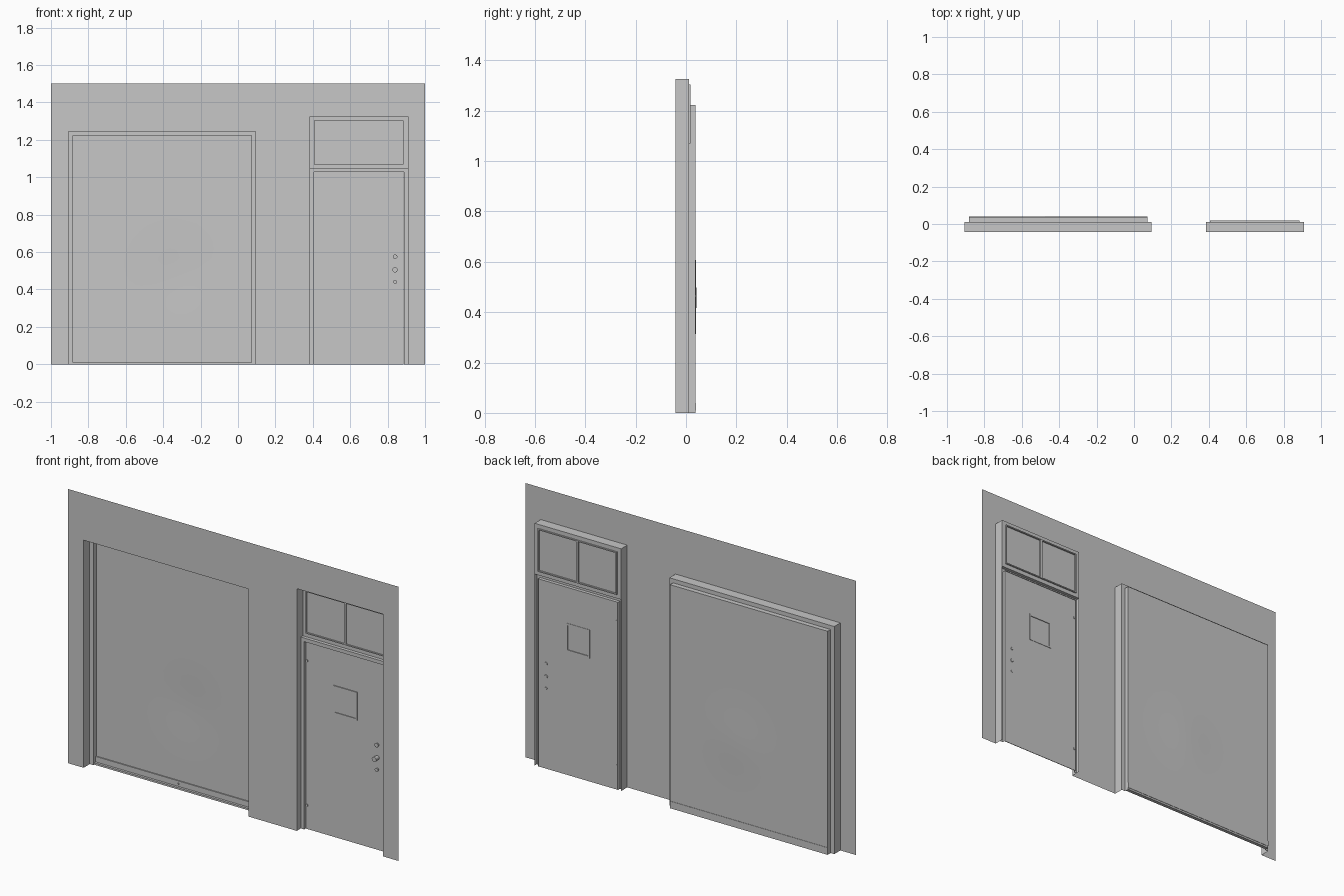
import bpy, bmesh, math
from mathutils import Matrix, Vector

cube = bpy.data.objects.get("Cube")
if cube:
    bpy.data.objects.remove(cube)

grey = bpy.data.materials.new("plain grey")
grey.use_nodes = True
GREY = (0.57, 0.57, 0.57, 1)
grey.diffuse_color = GREY
grey.node_tree.nodes["Principled BSDF"].inputs["Base Color"].default_value = GREY

WALL_Y = -0.042    # front sheet
REVEAL_Y = 0.011   # back edge of the opening linings


def finish(name, bm):
    mesh = bpy.data.meshes.new(name)
    bm.to_mesh(mesh)
    bm.free()
    mesh.materials.append(grey)
    obj = bpy.data.objects.new(name, mesh)
    bpy.context.collection.objects.link(obj)
    return obj


def box(name, x, y, z):
    """Box from three (min, max) ranges."""
    bm = bmesh.new()
    size = Vector((x[1] - x[0], y[1] - y[0], z[1] - z[0]))
    mid = Vector((sum(x), sum(y), sum(z))) / 2
    bmesh.ops.create_cube(bm, size=1, matrix=Matrix.Translation(mid) @ Matrix.Diagonal(size).to_4x4())
    return finish(name, bm)


def sheet(name, x, z, y, holes):
    """Flat upright sheet with rectangular (x range, z range) holes left out."""
    bm = bmesh.new()
    xs = sorted({*x, *(v for h in holes for v in h[0])})
    zs = sorted({*z, *(v for h in holes for v in h[1])})
    grid = [[bm.verts.new((px, y, pz)) for pz in zs] for px in xs]
    for i in range(len(xs) - 1):
        for j in range(len(zs) - 1):
            cx, cz = (xs[i] + xs[i + 1]) / 2, (zs[j] + zs[j + 1]) / 2
            if not any(hx[0] < cx < hx[1] and hz[0] < cz < hz[1] for hx, hz in holes):
                bm.faces.new((grid[i][j], grid[i + 1][j], grid[i + 1][j + 1], grid[i][j + 1]))
    loose = [v for v in bm.verts if not v.link_faces]
    bmesh.ops.delete(bm, geom=loose, context="VERTS")
    return finish(name, bm)


def lining(name, x, z, steps, closed=False):
    """Sheet lofted through (inset, y) steps around an opening; open at the floor unless closed."""
    bm = bmesh.new()
    loops = []
    for inset, y in steps:
        low = z[0] + (inset if closed else 0)
        a, b, top = x[0] + inset, x[1] - inset, z[1] - inset
        loops.append([bm.verts.new((px, y, pz)) for px, pz in ((a, low), (a, top), (b, top), (b, low))])
    for p, q in zip(loops, loops[1:]):
        for i in range(4 if closed else 3):
            j = (i + 1) % 4
            bm.faces.new((p[i], p[j], q[j], q[i]))
    return finish(name, bm)


def knob(name, x, z, y, radius, depth):
    bm = bmesh.new()
    place = Matrix.Translation((x, y, z)) @ Matrix.Rotation(math.pi / 2, 4, "X")
    bmesh.ops.create_cone(bm, cap_ends=True, segments=16, radius1=radius * 0.8, radius2=radius,
                          depth=depth, matrix=place)
    return finish(name, bm)


GATE_X, GATE_TOP = (-0.905, 0.093), 1.245
DOOR_X, DOOR_TOP, TRANSOM_Z = (0.385, 0.908), 1.325, 1.047

# Wall: one thin sheet around both openings
sheet("wall", (-1, 1), (0, 1.5), WALL_Y, [(GATE_X, (0, GATE_TOP)), (DOOR_X, (0, DOOR_TOP))])

# Large gate: stepped lining, gently bulged panel, bottom bar and sill
GATE_Y, STEP = 0.037, 0.022
lining("gate_frame", GATE_X, (0, GATE_TOP),
       [(0, WALL_Y), (0, REVEAL_Y), (STEP, REVEAL_Y), (STEP, GATE_Y)])
gx = (GATE_X[0] + STEP, GATE_X[1] - STEP)
gz = (0.01, GATE_TOP - STEP)
bm = bmesh.new()
bmesh.ops.create_grid(bm, x_segments=24, y_segments=24, size=0.5)
for v in bm.verts:
    x = gx[0] + (v.co.x + 0.5) * (gx[1] - gx[0])
    z = gz[0] + (v.co.y + 0.5) * (gz[1] - gz[0])
    bulge = math.exp(-((x + 0.33) / 0.16) ** 2 - ((z - 0.46) / 0.16) ** 2)
    v.co = (x, GATE_Y + 0.004 * bulge, z)
panel = finish("gate_panel", bm)
for p in panel.data.polygons:
    p.use_smooth = True
box("gate_bottom_bar", gx, (0.031, GATE_Y + 0.002), (0.01, 0.04))
box("gate_sill", gx, (0.018, GATE_Y), (0, 0.01))
box("gate_lock", (-0.385, -0.378), (0.027, 0.031), (0.02, 0.028))

# Doorway lining and the two-pane window above the door
lining("doorway_lining", DOOR_X, (0, DOOR_TOP), [(0, WALL_Y), (0, REVEAL_Y)])
lining("transom_frame", DOOR_X, (TRANSOM_Z, DOOR_TOP),
       [(0, REVEAL_Y), (STEP, REVEAL_Y), (STEP, 0.018)], closed=True)
dx = (DOOR_X[0] + STEP, DOOR_X[1] - STEP)
mid = sum(DOOR_X) / 2
for side, x in (("right", (dx[0], mid)), ("left", (mid, dx[1]))):
    lining("transom_sash_" + side, x, (TRANSOM_Z + STEP, DOOR_TOP - STEP),
           [(0, 0.018), (0, 0.002), (0.006, 0.002), (0.006, 0.018), (0, 0.018)], closed=True)
    box("transom_pane_" + side, x, (0.008, 0.01), (TRANSOM_Z + STEP, DOOR_TOP - STEP))

# Door frame stands forward of the transom, with a ledge between them
FRAME_Y, LEAF_FRONT, LEAF_BACK = -0.007, 0.006, 0.009
lining("door_frame", DOOR_X, (0, TRANSOM_Z),
       [(0, REVEAL_Y), (0, FRAME_Y), (0.02, FRAME_Y), (0.02, REVEAL_Y)])

# Door leaf with a small rimmed window
wx, wz = (0.575, 0.72), (0.675, 0.83)
leaf_z = (0, TRANSOM_Z - 0.02)
for side, y in (("front", LEAF_FRONT), ("back", LEAF_BACK)):
    sheet("door_leaf_" + side, dx, leaf_z, y, [(wx, wz)])
lining("door_leaf_edge", dx, leaf_z, [(0, LEAF_FRONT), (0, LEAF_BACK)], closed=True)
lining("door_window_rim", wx, wz,
       [(0, LEAF_FRONT), (0, 0.001), (0.01, 0.001), (0.01, REVEAL_Y), (0, REVEAL_Y), (0, LEAF_BACK)],
       closed=True)
box("door_window_pane", wx, (0.005, 0.007), wz)

# Knob, locks and hinges
for name, z, r, d in (("upper_lock", 0.575, 0.012, 0.01), ("door_knob", 0.505, 0.014, 0.03),
                      ("lower_lock", 0.44, 0.01, 0.01)):
    knob(name, 0.84, z, LEAF_FRONT - d / 2, r, d)
    knob(name + "_back", 0.84, z, LEAF_BACK + 0.001, r * 0.7, 0.002)
for i, z in enumerate((0.13, 0.92)):
    box("hinge_%d" % (i + 1), (dx[0], dx[0] + 0.012), (LEAF_FRONT - 0.003, REVEAL_Y), (z - 0.006, z + 0.006))
